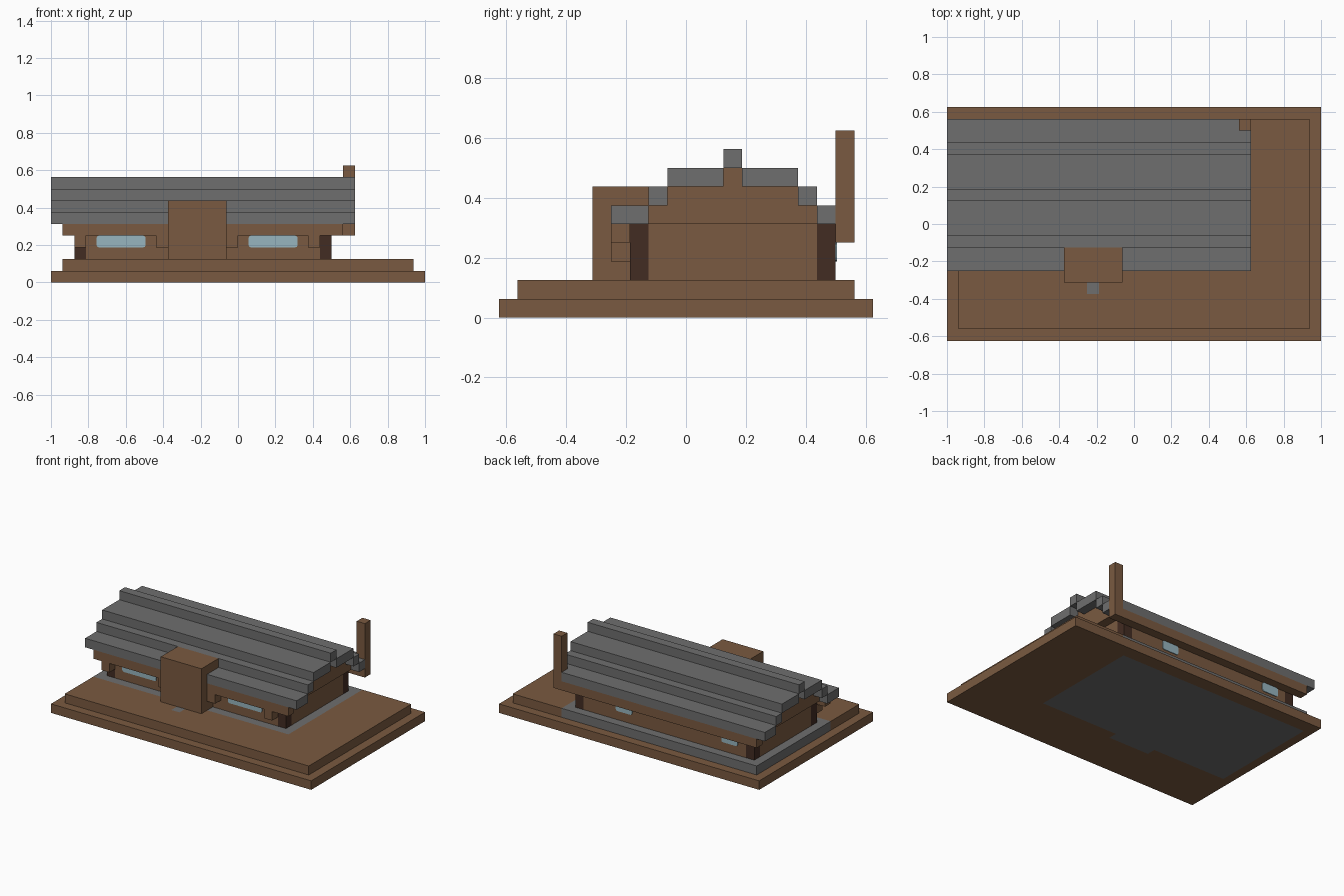
import bpy
import bmesh
from mathutils import Vector

U = 1 / 16  # building block size

cube = bpy.data.objects.get("Cube")
if cube:
    bpy.data.objects.remove(cube, do_unlink=True)


def material(name, rgb):
    m = bpy.data.materials.new(name)
    m.use_nodes = True
    color = (*rgb, 1)
    m.diffuse_color = color
    m.node_tree.nodes["Principled BSDF"].inputs["Base Color"].default_value = color
    return m


WOOD = material("brown wood", (0.195, 0.102, 0.052))
STONE = material("grey stone", (0.157, 0.157, 0.157))
DARK = material("dark timber", (0.055, 0.025, 0.016))
GLASS = material("pale blue glass", (0.31, 0.46, 0.52))


def box(name, x, y, z, mat, patches=(), side=None, patch_mat=None, bevel=0):
    """Box from block ranges; patches are plan rectangles painted on one side."""
    bm = bmesh.new()
    bmesh.ops.create_cube(bm, size=1)
    for v in bm.verts:
        v.co = Vector([(r[0] + r[1]) / 2 + c * (r[1] - r[0])
                       for r, c in zip((x, y, z), v.co)])
    if bevel:
        edges = [e for e in bm.edges
                 if abs(e.verts[0].co.y - e.verts[1].co.y) > 1e-4]
        bmesh.ops.bevel(bm, geom=edges, offset=bevel, segments=2,
                        profile=0.5, affect='EDGES')
    for px, py in patches:
        for axis, values in ((0, px), (1, py)):
            normal = Vector((0, 0, 0))
            normal[axis] = 1
            for value in values:
                bmesh.ops.bisect_plane(
                    bm, geom=bm.verts[:] + bm.edges[:] + bm.faces[:],
                    plane_co=normal * value, plane_no=normal)
    bm.normal_update()
    for f in bm.faces:
        c = f.calc_center_median()
        inside = any(px[0] - .01 < c.x < px[1] + .01 and
                     py[0] - .01 < c.y < py[1] + .01 for px, py in patches)
        if inside and side(f.normal):
            f.material_index = 1
    bmesh.ops.scale(bm, vec=(U, U, U), verts=bm.verts)
    me = bpy.data.meshes.new(name)
    bm.to_mesh(me)
    bm.free()
    me.materials.append(mat)
    if patch_mat:
        me.materials.append(patch_mat)
    ob = bpy.data.objects.new(name, me)
    bpy.context.scene.collection.objects.link(ob)
    return ob


# Stepped ground with stone foundation
box("ground_slab", (-16, 16), (-10, 10), (0, 1), WOOD,
    [((-15, 8.5), (-4, 8.5)), ((-6, -1), (-5, -4))],
    lambda n: n.z < -0.5, STONE)
box("ground_terrace", (-15, 15), (-9, 9), (1, 2), WOOD,
    [((-15, 9), (-4, 9)), ((-4, -3), (-6, -5))],
    lambda n: n.z > -0.5, STONE)

# Walls and corner posts
box("long_walls", (-13, 7), (-3, 8), (2, 5), WOOD)
box("end_walls", (-14, 8), (-2, 7), (2, 5), WOOD)
for xn, px in (("right", -14), ("left", 7)):
    for yn, py in (("front", -3), ("back", 7)):
        box(f"{yn}_{xn}_post", (px, px + 1), (py, py + 1), (2, 5), DARK)

# Entrance porch
box("porch", (-6, -1), (-5, -2), (2, 7), WOOD)

# Eave beams and brackets
box("front_beam", (-15, 9), (-4, -3), (4, 5), WOOD)
box("back_beam", (-15, 9), (8, 9), (4, 5), WOOD)
for i, bx in enumerate((-14, -7, -1, 6)):
    box(f"beam_bracket_{i + 1}", (bx, bx + 1), (-4, -3), (3, 4), WOOD)

# Windows
T = 0.08
for i, wx in enumerate((-12, 1)):
    box(f"front_window_{i + 1}", (wx - .1, wx + 4.1), (-3 - T, -3), (3, 4), GLASS, bevel=.2)
    box(f"back_window_{i + 1}", (wx, wx + 2), (8, 8 + T), (3, 4), GLASS, bevel=.2)

# Gable infill under the roof
for i, y in enumerate(((-2, 7), (-1, 6), (2, 3))):
    box(f"gable_tier_{i + 1}", (-15, 9), y, (5 + i, 6 + i), WOOD)

# Stepped roof shell
ROOF = (-16, 10)
box("roof_front_eave", ROOF, (-4, -2), (5, 6), STONE)
box("roof_back_eave", ROOF, (7, 8), (5, 6), STONE)
box("roof_back_eave_edge", (-16, 9), (8, 9), (5, 6), STONE)
for side_name, low, high in (("front", (-2, -1), (-1, 2)), ("back", (6, 7), (3, 6))):
    box(f"roof_{side_name}_step", ROOF, low, (6, 7), STONE)
    box(f"roof_{side_name}_slab", ROOF, high, (7, 8), STONE)
box("roof_ridge", ROOF, (2, 3), (8, 9), STONE)

# Chimney
box("chimney", (9, 10), (8, 9), (4, 10), WOOD)
